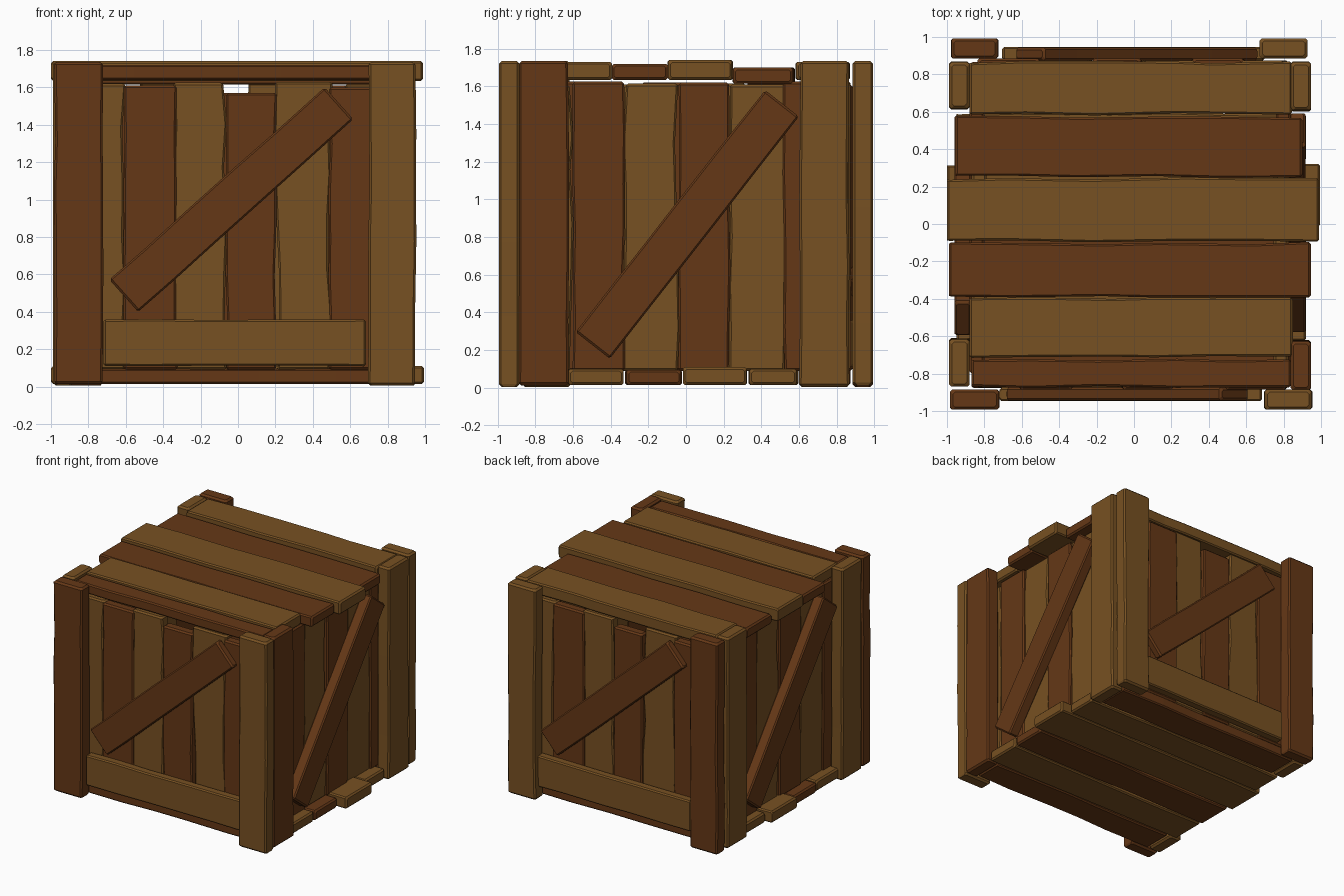
import bpy, bmesh, math, random
from mathutils import Matrix, Vector

if "Cube" in bpy.data.objects:
    bpy.data.objects.remove(bpy.data.objects["Cube"])

random.seed(7)


def material(name, rgb):
    m = bpy.data.materials.new(name)
    m.diffuse_color = (*rgb, 1)
    m.use_nodes = True
    m.node_tree.nodes["Principled BSDF"].inputs["Base Color"].default_value = m.diffuse_color
    return m


LIGHT = material("light_wood", (0.185, 0.082, 0.016))
DARK = material("dark_wood", (0.130, 0.039, 0.008))


def plank(name, mat, length, width, thick, matrix, wobble=0.006, cham=0.012, cuts=5):
    """Chamfered plank along local X, width on Y, thickness on Z, with uneven long edges."""
    bm = bmesh.new()
    L, T = length / 2, thick / 2
    inner = [-L + cham + (length - 2 * cham) * (i + (random.uniform(-.25, .25) if 0 < i < cuts else 0)) / cuts
             for i in range(cuts + 1)]
    stations = [(-L, cham)] + [(x, 0) for x in inner] + [(L, cham)]
    rings, lo, hi = [], 0, 0
    for i, (x, inset) in enumerate(stations):
        if 0 < i < len(stations) - 1:
            lo, hi = random.uniform(0, wobble), random.uniform(0, wobble)
        a, b, t, c = -width / 2 + lo + inset, width / 2 - hi - inset, T - inset, cham * .8
        ring = [(a + c, -t), (b - c, -t), (b, -t + c), (b, t - c),
                (b - c, t), (a + c, t), (a, t - c), (a, -t + c)]
        rings.append([bm.verts.new((x, y, z)) for y, z in ring])
    for r, s in zip(rings, rings[1:]):
        for k in range(8):
            n = (k + 1) % 8
            bm.faces.new((r[k], r[n], s[n], s[k]))
    bm.faces.new(rings[0])
    bm.faces.new(rings[-1])
    bmesh.ops.recalc_face_normals(bm, faces=bm.faces)
    me = bpy.data.meshes.new(name)
    bm.to_mesh(me)
    bm.free()
    me.materials.append(mat)
    ob = bpy.data.objects.new(name, me)
    ob.matrix_world = matrix
    bpy.context.collection.objects.link(ob)
    return ob


def wall_plank(name, mat, wall, p, q, width, d0, d1, **kw):
    """Plank on a wall from p to q, given as (u, z); d0..d1 is the distance outward."""
    p, q = Vector(p), Vector(q)
    v, mid = q - p, (p + q) / 2
    m = (wall @ Matrix.Translation((mid.x, -(d0 + d1) / 2, mid.y))
         @ Matrix.Rotation(-math.atan2(v.y, v.x), 4, 'Y') @ Matrix.Rotation(math.pi / 2, 4, 'X'))
    plank(name, mat, v.length, width, d1 - d0, m, **kw)


# Upright slats: left edge, right edge, top, colour
WIDE_SLATS = [(-.84, -.60, 1.62, LIGHT), (-.61, -.33, 1.61, DARK), (-.34, -.06, 1.625, LIGHT),
              (-.06, .20, 1.57, DARK), (.20, .50, 1.63, LIGHT), (.49, .81, 1.60, DARK)]
SIDE_SLATS = [(-.79, -.60, 1.61, LIGHT), (-.60, -.33, 1.625, DARK), (-.34, -.04, 1.615, LIGHT),
              (-.04, .23, 1.62, DARK), (.22, .54, 1.61, LIGHT), (.52, .79, 1.625, DARK)]

# Walls: angle, face distance, slats, posts (left, right, colour), x shift
WALLS = [
    ("front", 0, .885, WIDE_SLATS, [(-.985, -.72, DARK), (.695, .955, LIGHT)], 0),
    ("back", 180, .885, WIDE_SLATS, [(-.93, -.67, LIGHT), (.72, .98, DARK)], -.02),
    ("right", 90, .838, SIDE_SLATS, [(-.89, -.62, DARK), (.60, .87, LIGHT)], 0),
    ("left", -90, .88, SIDE_SLATS, [(-.87, -.61, LIGHT), (.61, .87, LIGHT)], 0),
]
for side, ang, d, slats, posts, shift in WALLS:
    wall = Matrix.Rotation(math.radians(ang), 4, 'Z')
    wide = side in ("front", "back")
    # corner posts
    for i, (a, b, mat) in enumerate(posts):
        u = (a + b) / 2
        wall_plank(f"{side}_post_{i + 1}", mat, wall, (u, .005 + .008 * (i == 0)), (u, 1.735), b - a,
                   d, d + .108, wobble=.01, cham=.014)
    wall = Matrix.Translation((shift, 0, 0)) @ wall
    # slats, the light ones set slightly back and more ragged
    for i, (a, b, top, mat) in enumerate(slats):
        u, back = (a + b) / 2, .012 * (mat is LIGHT)
        wall_plank(f"{side}_slat_{i + 1}", mat, wall, (u, .09), (u, top), b - a + .015, d - .08 - back, d - back,
                   wobble=.03 if mat is LIGHT else .012, cuts=6)
    # diagonal brace, and a low rail on the wide walls
    if wide:
        wall_plank(f"{side}_brace", DARK, wall, (-.61, .485), (.54, 1.515), .235, d - .01, d + .058, wobble=.004)
        wall_plank(f"{side}_rail", LIGHT, wall, (-.72, .235), (.685, .235), .255, d - .01, d + .062)
    else:
        wall_plank(f"{side}_brace", DARK, wall, (-.495, .225), (.51, 1.51), .235, d - .01, d + .08, wobble=.004)

# Lid and floor boards: y range, x range, z range, colour
LID = [(-.88, -.72, -.87, .84, 1.64, 1.72, DARK), (-.72, -.39, -.88, .85, 1.635, 1.73, LIGHT),
       (-.395, -.095, -.99, .945, 1.635, 1.72, DARK), (-.1, .25, -1, .99, 1.635, 1.74, LIGHT),
       (.245, .58, -.955, .90, 1.615, 1.70, DARK), (.58, .872, -.88, .845, 1.635, 1.73, LIGHT)]
FLOOR = [(-.88, -.63, -.87, .84, .015, .095, DARK), (-.635, -.33, -.95, .92, .015, .1, LIGHT),
         (-.325, -.02, -.96, .92, .015, .095, DARK), (-.02, .325, -1, .995, .015, .11, LIGHT),
         (.325, .60, -.95, .92, .015, .1, LIGHT), (.60, .875, -.87, .84, .015, .1, DARK)]
for name, boards in (("lid_board", LID), ("floor_board", FLOOR)):
    for i, (y0, y1, x0, x1, z0, z1, mat) in enumerate(boards):
        m = Matrix.Translation(((x0 + x1) / 2, (y0 + y1) / 2, (z0 + z1) / 2))
        plank(f"{name}_{i + 1}", mat, x1 - x0, y1 - y0, z1 - z0, m, wobble=.014)
